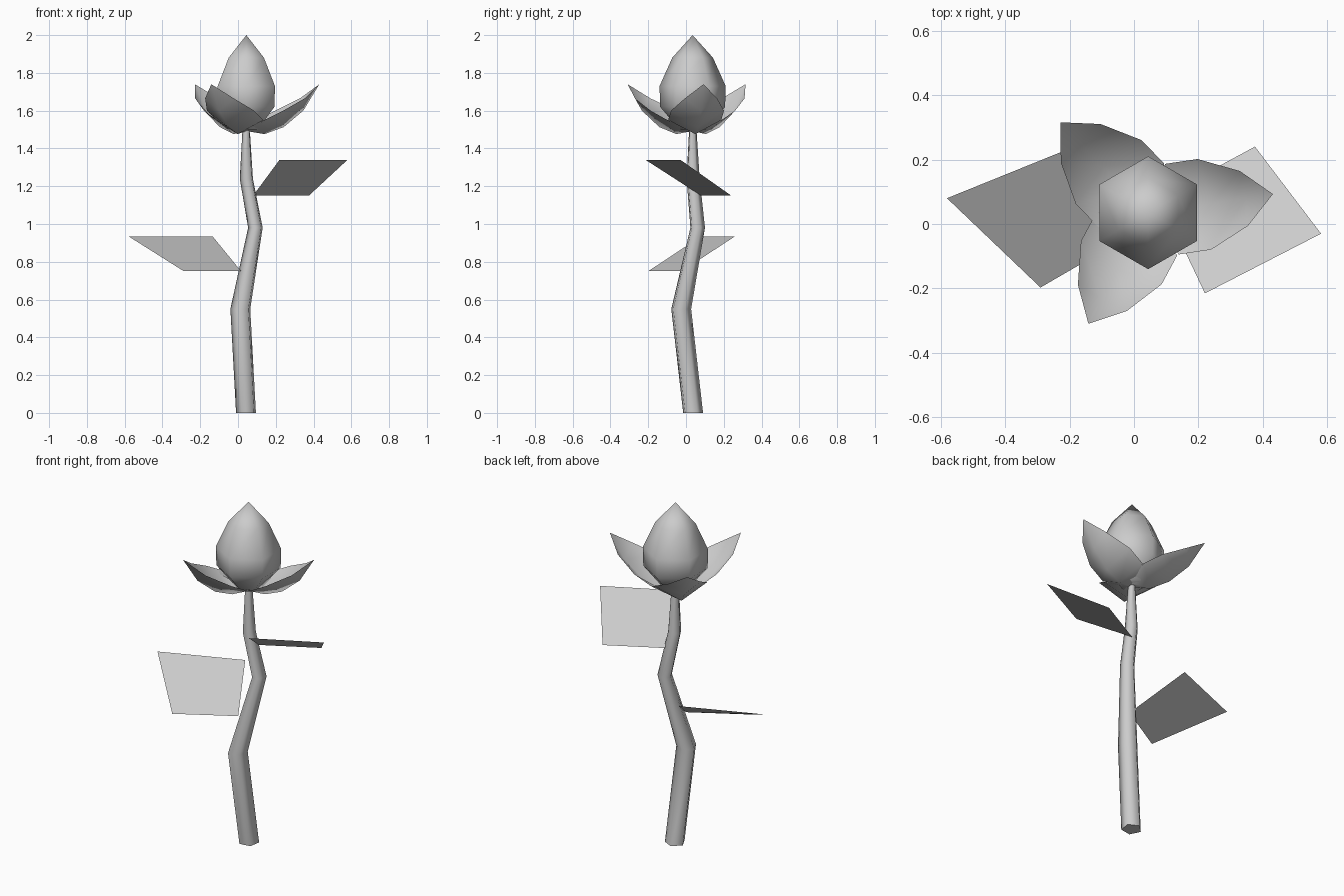
import bpy
from math import sin, cos, radians

if "Cube" in bpy.data.objects:
    bpy.data.objects.remove(bpy.data.objects["Cube"])

CX, CY = 0.044, 0.035  # flower axis


def make(name, verts, faces, smooth=True):
    me = bpy.data.meshes.new(name)
    me.from_pydata(verts, [], faces)
    me.update()
    ob = bpy.data.objects.new(name, me)
    bpy.context.collection.objects.link(ob)
    for p in me.polygons:
        p.use_smooth = smooth and len(p.vertices) != 5
    return ob


def loft(name, rings, sides, start, tip=None):
    """Skin horizontal rings (x, y, z, radius); optional pointed tip."""
    verts, faces = [], [tuple(reversed(range(sides)))]
    for x, y, z, r in rings:
        for i in range(sides):
            a = radians(start + 360 * i / sides)
            verts.append((x + r * cos(a), y + r * sin(a), z))
    for k in range(len(rings) - 1):
        for i in range(sides):
            j = (i + 1) % sides
            a, b = k * sides, (k + 1) * sides
            faces.append((a + i, a + j, b + j, b + i))
    top = (len(rings) - 1) * sides
    if tip:
        verts.append(tip)
        faces += [(top + i, top + (i + 1) % sides, len(verts) - 1) for i in range(sides)]
    else:
        faces.append(tuple(range(top, top + sides)))
    return make(name, verts, faces)


# Crooked five-sided stem
loft("stem", [(0.045, 0.035, 0, 0.056), (0.015, -0.028, 0.55, 0.056),
              (0.094, 0.06, 0.98, 0.041), (0.046, 0.036, 1.24, 0.037),
              (CX, CY, 1.51, 0.02)], 5, -45)

# Six-sided closed bud
loft("bud", [(CX, CY, z, r) for z, r in
             [(1.50, 0.07), (1.62, 0.172), (1.73, 0.175), (1.88, 0.108)]],
     6, 90, (CX, CY, 2.0))


# Cupped petals: rows of (edge radial, half width, edge z, middle radial, middle z)
ROWS = [(0.0, 0.03, 1.50, 0.0, 1.492), (0.075, 0.142, 1.55, 0.098, 1.476),
        (0.176, 0.142, 1.60, 0.20, 1.513), (0.30, 0.086, 1.665, 0.305, 1.60)]


def petal(name, angle):
    c, s = cos(radians(angle)), sin(radians(angle))

    def pt(r, w, z):
        return (CX + r * c - w * s, CY + r * s + w * c, z)
    verts, faces = [], []
    for er, w, ez, mr, mz in ROWS:
        verts += [pt(er, -w, ez), pt(mr, 0, mz), pt(er, w, ez)]
    verts.append(pt(0.391, 0, 1.74))
    for k in range(len(ROWS) - 1):
        for i in range(2):
            a = 3 * k + i
            faces.append((a, a + 3, a + 4, a + 1))
    n = len(verts) - 1
    faces += [(n - 3, n, n - 2), (n - 2, n, n - 1)]
    make(name, verts, faces)


for i, ang in enumerate((8.5, 134.2, 241.7)):
    petal(f"petal_{i + 1}", ang)

# Flat leaves
make("upper_leaf", [(0.08, 0.08, 1.15), (0.22, -0.215, 1.34),
                    (0.58, -0.03, 1.34), (0.375, 0.24, 1.15)], [(0, 1, 2, 3)], False)
make("lower_leaf", [(0.015, -0.02, 0.752), (-0.135, 0.26, 0.935),
                    (-0.58, 0.08, 0.935), (-0.29, -0.197, 0.752)], [(0, 1, 2, 3)], False)
